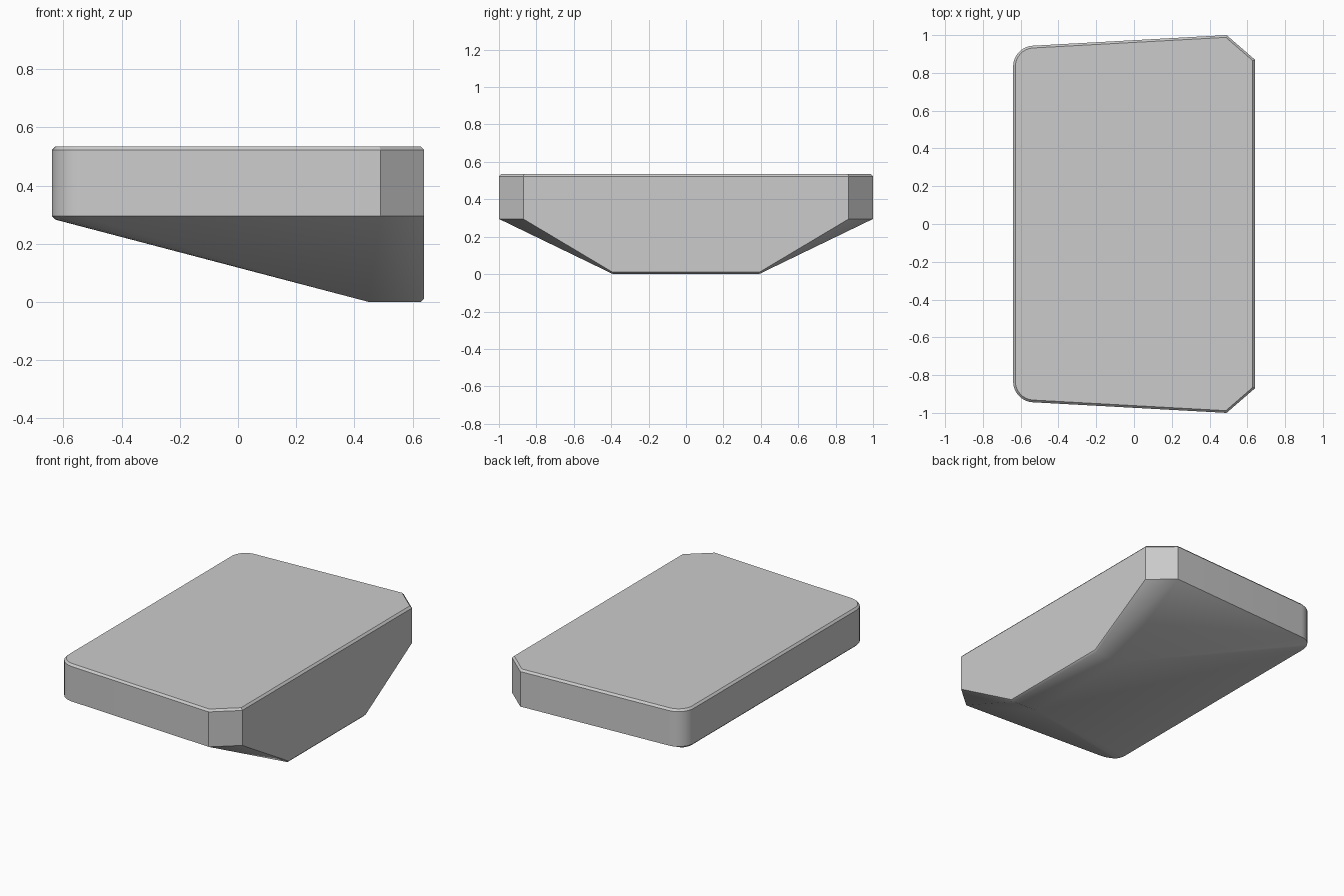
import bpy, bmesh, math
from mathutils import Vector

cube = bpy.data.objects.get("Cube")
if cube:
    bpy.data.objects.remove(cube, do_unlink=True)

# Plain grey material
grey = bpy.data.materials.new("light grey")
grey.use_nodes = True
colour = (0.6, 0.6, 0.6, 1)
grey.diffuse_color = colour
grey.node_tree.nodes["Principled BSDF"].inputs["Base Color"].default_value = colour

WALL_LOW, WALL_HIGH, TOP = 0.295, 0.522, 0.535
BEVEL = 0.012


def outline(inset=0.0):
    """Plan shape: chamfered corners at +x, rounded corners at -x."""
    radius = 0.11
    half = [(0.64 - inset, 0.87 - inset * 0.4), (0.49 - inset * 0.3, 1 - inset)]
    for i in range(9):
        a = math.radians(93 + i * 87 / 8)
        r = radius - inset
        half.append((-0.53 + r * math.cos(a), 0.834 + r * math.sin(a)))
    return half + [(x, -y) for x, y in half]


def ring(inset, z):
    return [Vector((x, y, z)) for x, y in outline(inset)]


# Upright wall with a narrow bevel round the top
points = ring(0, WALL_LOW) + ring(0, WALL_HIGH) + ring(BEVEL, TOP)
# Softened lower edge along the thin end
points += [p for p in ring(BEVEL, WALL_LOW - BEVEL) if p.x < -0.6]
# Small flat foot that the underside tapers down to
for side in (-1, 1):
    points += [Vector((0.64, side * 0.395, 0.012)),
               Vector((0.628, side * 0.39, 0)),
               Vector((0.45, side * 0.385, 0))]

bm = bmesh.new()
for p in points:
    bm.verts.new(p)
hull = bmesh.ops.convex_hull(bm, input=bm.verts)
loose = [v for v in bm.verts if not v.link_faces]
bmesh.ops.delete(bm, geom=loose, context="VERTS")
bmesh.ops.dissolve_limit(bm, angle_limit=math.radians(0.5),
                         verts=bm.verts, edges=bm.edges)
bmesh.ops.recalc_face_normals(bm, faces=bm.faces)

mesh = bpy.data.meshes.new("wedge_block")
bm.to_mesh(mesh)
bm.free()
mesh.materials.append(grey)
block = bpy.data.objects.new("wedge_block", mesh)
bpy.context.collection.objects.link(block)

bpy.ops.object.select_all(action="DESELECT")
block.select_set(True)
bpy.context.view_layer.objects.active = block
bpy.ops.object.shade_smooth_by_angle(angle=math.radians(30))
